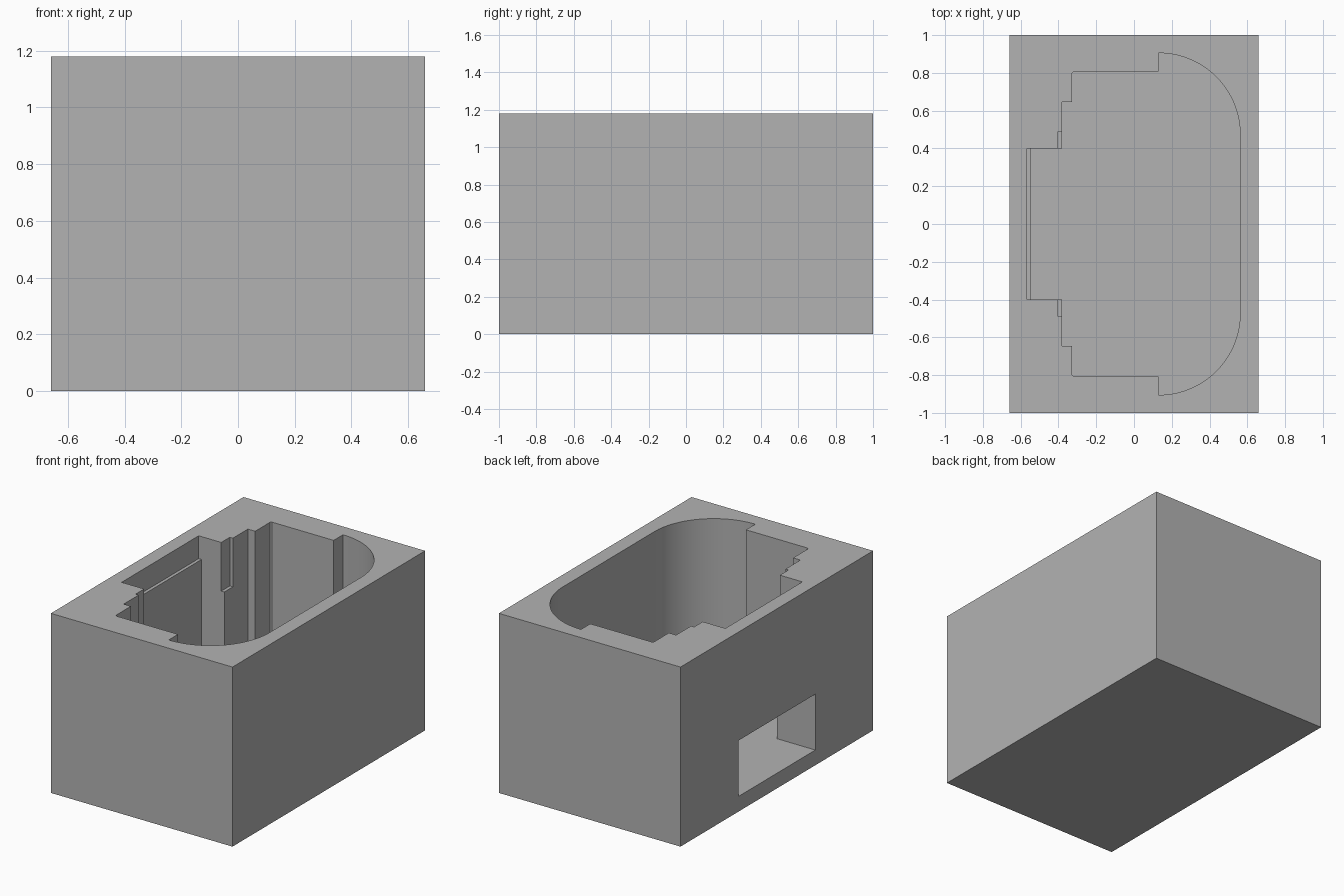
import bpy, bmesh, math

if "Cube" in bpy.data.objects:
    bpy.data.objects.remove(bpy.data.objects["Cube"])

HEIGHT, FLOOR, ABOVE = 1.18, 0.10, 1.4

grey = bpy.data.materials.new("plain grey")
grey.use_nodes = True
colour = (0.45, 0.45, 0.45, 1)
grey.diffuse_color = colour
grey.node_tree.nodes["Principled BSDF"].inputs["Base Color"].default_value = colour


def prism(name, outline, z0, z1):
    """Extrude a plan outline between two heights."""
    bm = bmesh.new()
    face = bm.faces.new([bm.verts.new((x, y, z0)) for x, y in outline])
    top = bmesh.ops.extrude_face_region(bm, geom=[face])["geom"]
    verts = [v for v in top if isinstance(v, bmesh.types.BMVert)]
    bmesh.ops.translate(bm, verts=verts, vec=(0, 0, z1 - z0))
    bmesh.ops.recalc_face_normals(bm, faces=bm.faces)
    mesh = bpy.data.meshes.new(name)
    bm.to_mesh(mesh)
    bm.free()
    mesh.materials.append(grey)
    obj = bpy.data.objects.new(name, mesh)
    bpy.context.collection.objects.link(obj)
    return obj


def box(name, x0, x1, y0, y1, z0, z1):
    return prism(name, [(x0, y0), (x1, y0), (x1, y1), (x0, y1)], z0, z1)


# Outer block
housing = box("housing", -0.66, 0.66, -1, 1, 0, HEIGHT)

# Cavity plan: stepped on one side, large rounded corners on the other
half = [(-0.545, 0.40), (-0.38, 0.40), (-0.38, 0.645), (-0.327, 0.645),
        (-0.327, 0.80), (-0.317, 0.808), (0.13, 0.808)]
R, STEPS = 0.432, 32
for i in range(STEPS + 1):
    a = math.pi / 2 * (1 - i / STEPS)
    half.append((0.13 + R * math.cos(a), 0.473 + R * math.sin(a)))
outline = half + [(x, -y) for x, y in reversed(half)]

cutters = [
    prism("cavity_cutter", outline, FLOOR, ABOVE),
    # Shallow ledge along the top of the recess
    box("ledge_cutter", -0.566, -0.45, -0.40, 0.40, 1.03, ABOVE),
    # Opening through the side wall
    box("window_cutter", -0.8, -0.45, -0.40, 0.40, FLOOR, 0.467),
]
# Small notches beside the recess
for side, name in ((1, "back"), (-1, "front")):
    y0, y1 = sorted((side * 0.38, side * 0.49))
    cutters.append(box(name + "_notch_cutter", -0.402, -0.3, y0, y1, 0.86, ABOVE))

for cutter in cutters:
    mod = housing.modifiers.new(cutter.name, "BOOLEAN")
    mod.operation, mod.solver, mod.object = "DIFFERENCE", "EXACT", cutter

# Bake the cuts and drop the cutters
graph = bpy.context.evaluated_depsgraph_get()
cut_mesh = bpy.data.meshes.new_from_object(housing.evaluated_get(graph))
housing.modifiers.clear()
housing.data = cut_mesh
for cutter in cutters:
    bpy.data.objects.remove(cutter)

# Smooth the rounded walls, keep corners sharp
bpy.ops.object.select_all(action="DESELECT")
housing.select_set(True)
bpy.context.view_layer.objects.active = housing
bpy.ops.object.shade_smooth_by_angle(angle=math.radians(20))
